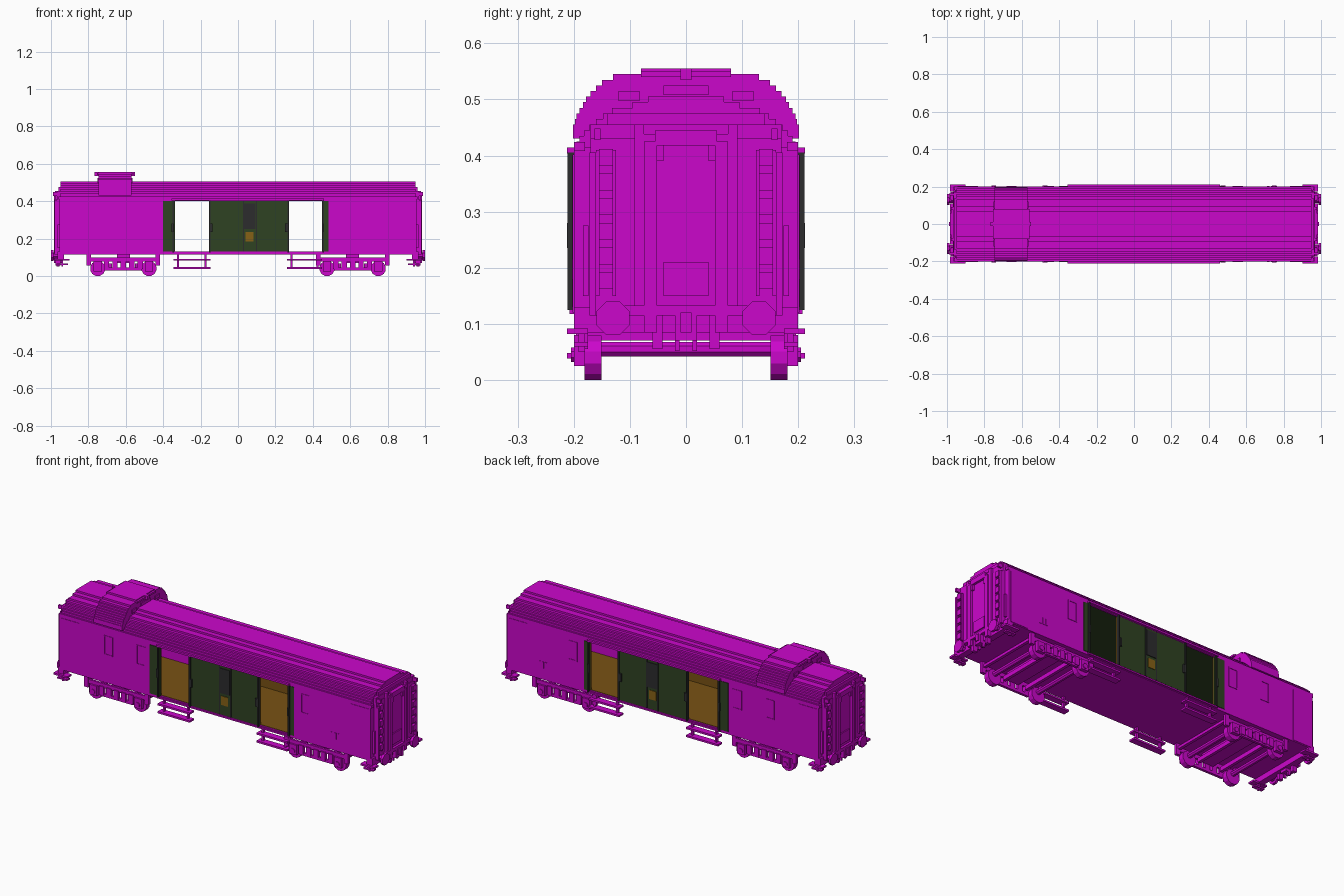
import bpy
import bmesh
import math
from mathutils import Matrix, Vector

old = bpy.data.objects.get("Cube")
if old:
    bpy.data.objects.remove(old, do_unlink=True)


def material(name, r, g, b):
    mat = bpy.data.materials.new(name)
    mat.use_nodes = True
    mat.diffuse_color = (r, g, b, 1)
    mat.node_tree.nodes["Principled BSDF"].inputs["Base Color"].default_value = (r, g, b, 1)
    return mat


magenta = material("magenta_paint", .6, .002, .6)
green = material("dark_green", .028, .054, .016)
grey = material("charcoal", .025, .025, .027)
wood = material("brown_wood", .19, .085, .007)
ochre = material("ochre", .24, .12, .008)


def finish(name, mat, bm):
    mesh = bpy.data.meshes.new(name)
    bm.to_mesh(mesh)
    bm.free()
    mesh.materials.append(mat)
    bpy.context.collection.objects.link(bpy.data.objects.new(name, mesh))


def signs(axis, mirror):
    return (1, -1) if axis in mirror else (1,)


def part(name, mat, boxes, mirror=""):
    """Boxes given as (x0, x1, y0, y1, z0, z1), mirrored over x and/or y."""
    bm = bmesh.new()
    for x0, x1, y0, y1, z0, z1 in boxes:
        for sx in signs("x", mirror):
            for sy in signs("y", mirror):
                centre = Vector((sx * (x0 + x1) / 2, sy * (y0 + y1) / 2, (z0 + z1) / 2))
                size = Matrix.Diagonal((x1 - x0, y1 - y0, z1 - z0, 1))
                bmesh.ops.create_cube(bm, size=1, matrix=Matrix.Translation(centre) @ size)
    finish(name, mat, bm)


def discs(name, mat, rounds, axis, sides, mirror="xy"):
    """Cylinders given as (centre, radius, length) along the chosen axis."""
    bm = bmesh.new()
    turn = Matrix.Rotation(math.pi / 2, 4, "X" if axis == "Y" else "Y")
    for (x, y, z), radius, length in rounds:
        for sx in signs("x", mirror):
            for sy in signs("y", mirror):
                spin = Matrix.Rotation(math.pi / sides, 4, "Z")
                bmesh.ops.create_cone(bm, cap_ends=True, segments=sides, radius1=radius, radius2=radius,
                                      depth=length, matrix=Matrix.Translation((sx * x, sy * y, z)) @ turn @ spin)
    finish(name, mat, bm)


def stepped(name, mat, widths, top, step, x0, x1, bottom):
    """Barrel shape stacked from boxes; widths run from the top down."""
    boxes = []
    for i, w in enumerate(widths):
        z = top - i * step
        low = bottom if i == len(widths) - 1 else z - step
        boxes.append((x0, x1, -w, w, low, z))
    part(name, mat, boxes)


# Car body: floor, side walls either side of the doorway, end walls
part("floor_frame", magenta, [(-.95, .95, -.198, .198, .115, .127)])
part("floor_boards", wood, [(-.94, .94, -.188, .188, .127, .131)])
part("side_walls", magenta, [(-.955, -.4, .19, .2, .115, .415), (.485, .955, .19, .2, .115, .415),
                             (-.4, .485, .19, .2, .115, .13), (-.4, .485, .19, .2, .4, .415)], "y")
part("end_walls", magenta, [(.945, .955, -.19, .19, .115, .415)], "x")
part("end_bulges", magenta, [(.95, .968, -.17, .17, .115, .43)], "x")
part("corner_posts", magenta, [(.965, .982, .16, .172, .115, .405)], "xy")
part("ceiling", green, [(-.94, .94, -.19, .19, .408, .414)])

# Stepped barrel roof with lookout cupola
stepped("roof", magenta, (.068, .095, .132, .148, .16, .172, .182, .19, .195), .505, .01, -.95, .95, .414)
part("roof_eaves", magenta, [(-.96, .96, .18, .2, .408, .424)], "y")
part("end_hoods", magenta, [(.95, .965, -.17, .17, .42, .455), (.95, .96, -.14, .14, .455, .475)], "x")
stepped("cupola", magenta, (.08, .13, .15, .16, .17, .178, .184, .19, .195, .198, .201), .555, .01,
        -.745, -.57, .43)
part("cupola_trim", magenta, [(-.755, -.56, -.08, .08, .54, .55), (-.768, -.55, -.01, .01, .535, .555)])
part("cupola_windows", magenta, [(-.75, -.565, -.04, .04, .508, .525),
                                 (-.75, -.565, .083, .12, .497, .515),
                                 (-.75, -.565, -.12, -.083, .497, .515)])

# Window frames, vents and crew door seams on both sides
frames = []
for x in (-.655, -.455, .555):
    frames += [(x - .027, x + .027, .199, .2025, z, z + .005) for z in (.27, .372)]
    frames += [(x + s - .0025, x + s + .0025, .199, .2025, .27, .377) for s in (-.025, .025)]
part("window_frames", magenta, frames, "y")
part("side_vents", magenta, [(x, x + .012, .199, .203, .18, .215) for x in (.712, .732, .752)], "y")
part("crew_doors", magenta, [(.835, .945, .199, .2025, .12, .402)], "xy")
part("crew_handrails", magenta, [(.955, .966, .174, .184, .15, .275)], "xy")

# Sliding cargo doors: closed centre leaves and the pushed-back outer leaves
leaves = ((-.15, .27), (-.4, -.338), (.45, .485))
part("cargo_doors", green, [(a, b, .194, .203, .13, .4) for a, b in leaves], "y")
part("door_lining", wood, [(a, b, .186, .194, .13, .4) for a, b in leaves], "y")
part("door_edges", grey, [(x, x + .008, .196, .211, .125, .405) for x in (-.155, -.35, .265, .452)], "y")
part("door_pulls", grey, [(x, x + .012, .2, .212, .235, .28) for x in (-.355, -.148, .252, .448)], "y")
part("door_window", grey, [(.033, .093, .2, .207, .25, .388)], "y")
part("door_posts", grey, [(x, x + .006, .2, .206, .13, .4) for x in (.027, .095)], "y")
part("door_plate", ochre, [(.04, .082, .2, .206, .185, .235)], "y")
part("door_rails", magenta, [(-.355, .46, .198, .212, .404, .414), (-.355, .46, .198, .208, .118, .126)], "y")

# Hanging steps below each doorway
steps = []
for a, b in ((-.345, -.148), (.262, .45)):
    steps += [(a, b, .175, .212, z, z + .01) for z in (.038, .082)]
    steps += [(x, x + .01, .18, .195, .038, .118) for x in (a + .02, b - .03)]
part("doorway_steps", magenta, steps, "y")

# Gangway with arched frame and inset door
part("gangway_frame", magenta, [(.95, .985, .052, .075, .085, .425), (.95, .978, .075, .092, .13, .455)], "xy")
part("gangway_arch", magenta, [(.95, .985, -.055, .055, .418, .445), (.95, .978, -.075, .075, .425, .438)], "x")
part("gangway_arch_corners", magenta, [(.95, .982, .04, .054, .39, .42)], "xy")
part("gangway_door", magenta, [(.95, .972, -.055, .055, .13, .42), (.97, .978, -.04, .04, .15, .21)], "x")
part("gangway_sill", magenta, [(.95, .985, -.11, .11, .115, .133)], "x")

# End ladders and marker lamps
ladder = [(.965, .978, y, y + .006, .15, .41) for y in (.125, .154)]
ladder += [(.965, .984, .13, .155, .162 + i * .044, .192 + i * .044) for i in range(6)]
part("end_ladders", magenta, ladder, "xy")
part("marker_lamps", magenta, [(.95, .99, .152, .163, .428, .448)], "xy")

# Buffer beam, buffers, coupler, hoses and corner steps
part("buffer_beam", magenta, [(.93, .965, -.2, .2, .085, .13)], "x")
discs("buffer_shanks", magenta, [((.97, .13, .11), .018, .04)], "X", 8)
discs("buffer_heads", magenta, [((.993, .13, .11), .032, .014)], "X", 8)
part("coupler", magenta, [(.94, .985, -.02, .02, .07, .122), (.97, .99, -.01, .01, .085, .12)], "x")
part("brake_hoses", magenta, [(.95, .975, .042, .06, .055, .125), (.955, .97, .012, .02, .052, .11)], "xy")
part("corner_steps", magenta, [(.9, .985, .175, .212, .082, .092), (.91, .97, .175, .2, .06, .068),
                               (.935, .945, .18, .192, .05, .12)], "xy")

# Bogies: wheels, axles, journals, side frames and springs
bogie = .613
axles = (bogie - .137, bogie + .137)
discs("wheels", magenta, [((x, .166, .04), .041, .03) for x in axles], "Y", 12)
discs("axles", magenta, [((x, 0, .055), .014, .31) for x in axles], "Y", 8, "x")
part("journal_boxes", magenta, [(x - .022, x + .022, .178, .2, .025, .08) for x in axles], "xy")
discs("journal_caps", magenta, [((x, .2, .045), .014, .01) for x in axles], "Y", 8)
part("bogie_frames", magenta, [(bogie - .19, bogie + .19, .178, .19, .078, .1),
                               (bogie - .1, bogie + .1, .178, .192, .03, .045)], "xy")
part("bogie_struts", magenta, [(bogie + d - .014, bogie + d + .014, .178, .196, .038, .085)
                               for d in (-.09, -.045, 0, .045, .09)], "xy")
part("bogie_end_brackets", magenta, [(bogie + d - .012, bogie + d + .012, .175, .192, .055, .115)
                                     for d in (-.185, .185)], "xy")
part("bogie_bolsters", magenta, [(bogie - .035, bogie + .035, -.18, .18, .07, .115)], "x")
part("brake_beams", magenta, [(bogie + d - .008, bogie + d + .008, -.16, .16, .045, .068)
                              for d in (-.07, .07)], "x")
part("bogie_crossbars", magenta, [(bogie + d - .008, bogie + d + .008, -.18, .18, .085, .1)
                                  for d in (-.18, .18)], "x")
